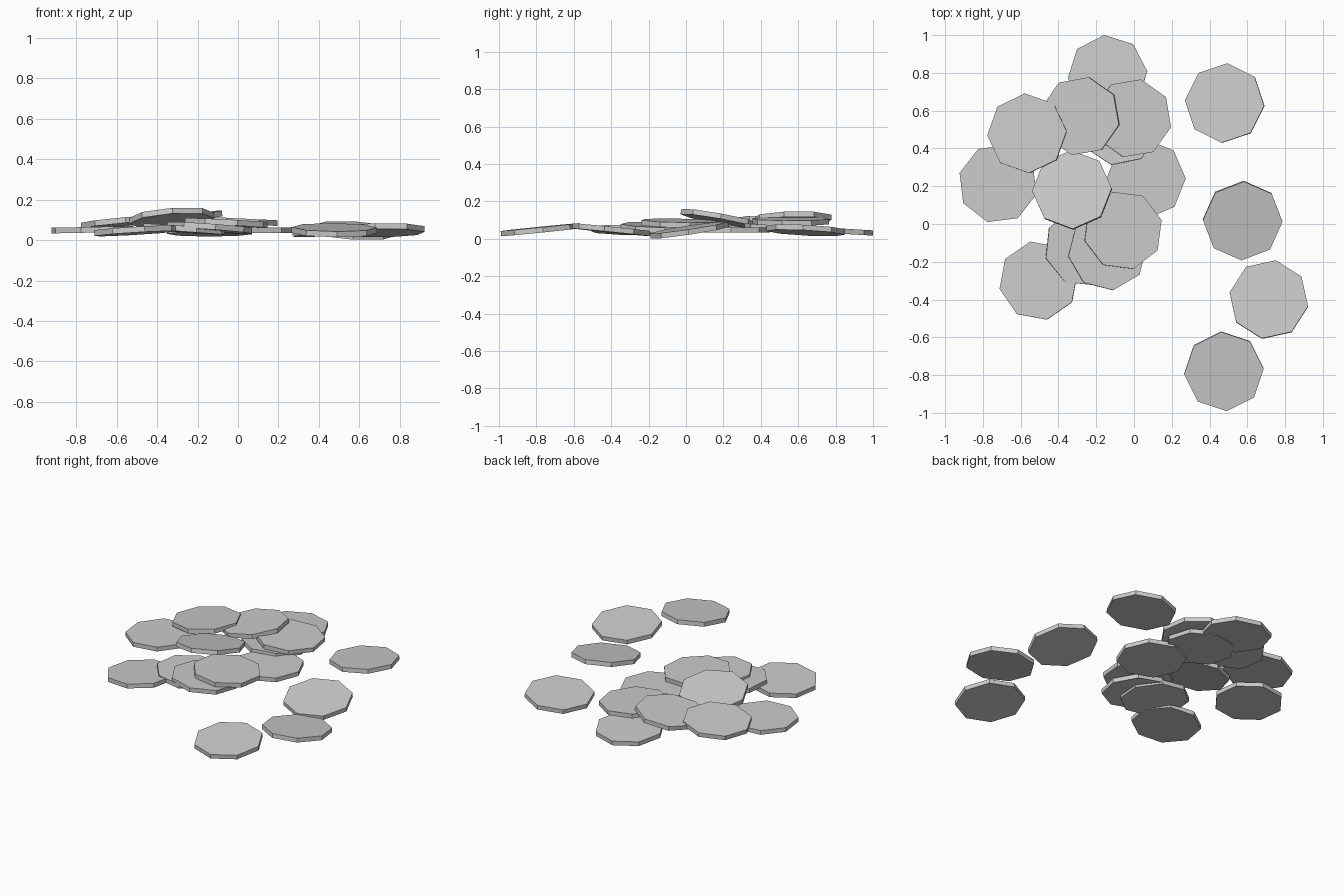
import bpy, bmesh, math
from mathutils import Vector, Matrix

RADIUS, THICK = 0.211, 0.028
UP = Vector((0, 0, 1))


def disc(name, x, y, z, turn, gx, gy):
    """Octagonal disc: top-face centre at (x, y, z), spun by turn, rising by gx and gy."""
    bm = bmesh.new()
    bmesh.ops.create_cone(bm, cap_ends=True, segments=8, radius1=RADIUS,
                          radius2=RADIUS, depth=THICK)
    tilt = UP.rotation_difference(Vector((-gx, -gy, 1))).to_matrix().to_4x4()
    bm.transform(tilt @ Matrix.Rotation(math.radians(turn), 4, 'Z'))
    me = bpy.data.meshes.new(name)
    bm.to_mesh(me)
    bm.free()
    ob = bpy.data.objects.new(name, me)
    ob.location = (x, y, z - THICK / 2)
    bpy.context.collection.objects.link(ob)


# Loose discs on the right: x, y, z, turn, slope x, slope y
loose = [
    (0.48, 0.64, 0.060, 41, 0.07, -0.05),
    (0.575, 0.018, 0.061, 43.5, -0.05, 0.15),
    (0.714, -0.40, 0.063, 35, 0.01, -0.10),
    (0.476, -0.78, 0.063, 4, -0.01, 0.10),
]
# Overlapping discs in the heap, lowest first
heap = [
    (-0.14, 0.79, 0.058, 5, 0.0, -0.06),
    (-0.08, 0.52, 0.070, 34, 0.0, -0.06),
    (0.063, 0.238, 0.062, 1, 0.0, 0.0),
    (-0.72, 0.214, 0.065, 29.5, 0.02, 0.0),
    (-0.505, -0.30, 0.060, 12, 0.06, -0.03),
    (-0.265, -0.122, 0.068, 16.5, -0.07, -0.01),
    (-0.14, -0.142, 0.075, 8, -0.07, -0.03),
    (-0.058, -0.034, 0.098, 15, -0.05, -0.02),
    (-0.01, 0.56, 0.108, 32, -0.05, 0.0),
    (-0.283, 0.571, 0.120, 32.5, 0.13, 0.02),
    (-0.566, 0.48, 0.104, 3, 0.09, -0.04),
    (-0.328, 0.18, 0.122, 1.5, 0.07, -0.18),
]
for kind, rows in (("loose_disc", loose), ("heap_disc", heap)):
    for i, row in enumerate(rows, 1):
        disc(f"{kind}_{i}", *row)
